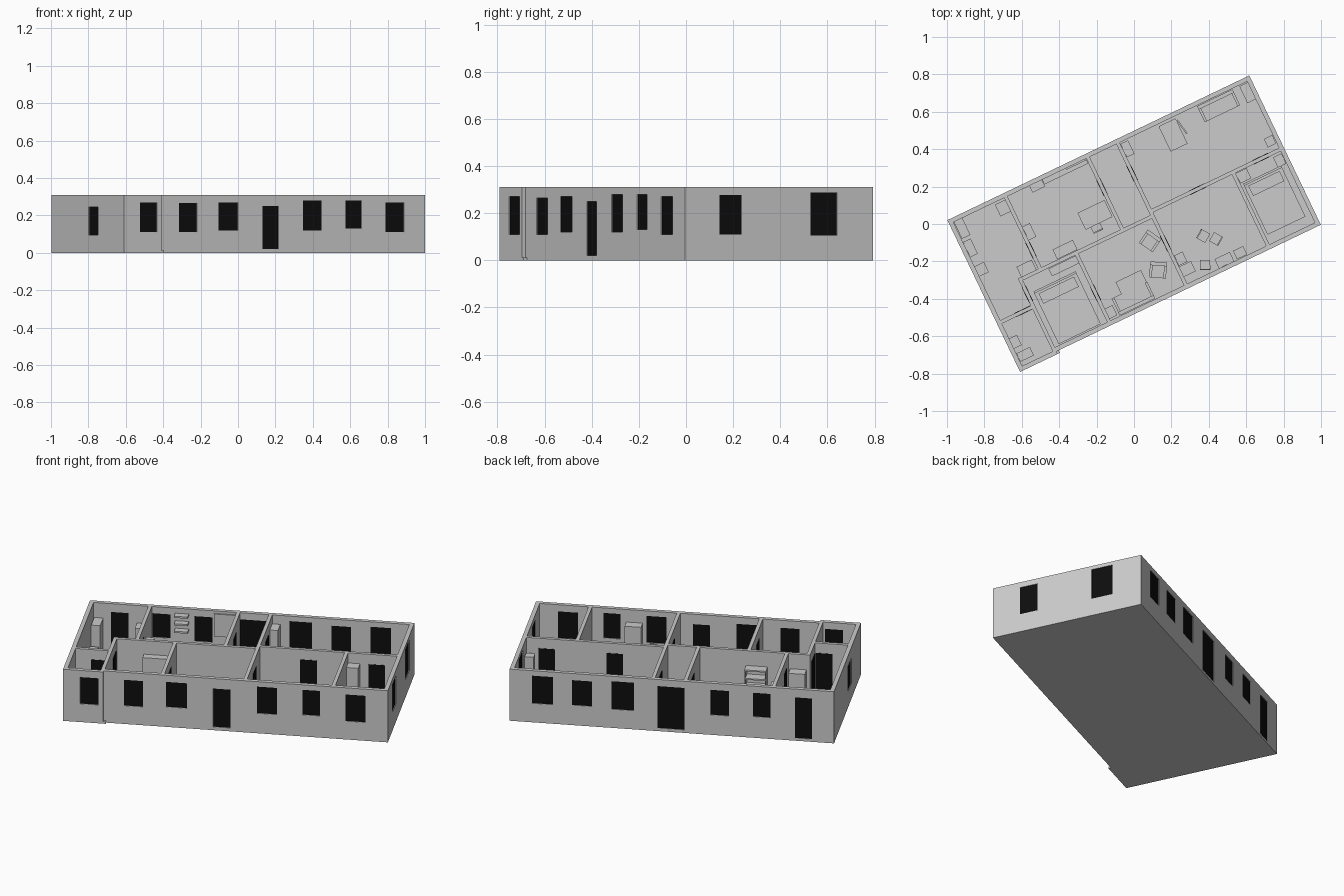
import bpy, bmesh, math
from mathutils import Matrix

if "Cube" in bpy.data.objects:
    bpy.data.objects.remove(bpy.data.objects["Cube"])

# House plan frame: u along the long front, v towards the back, turned 25.6 degrees
PLAN = Matrix.Translation((-0.609, -0.791, 0)) @ Matrix.Rotation(math.radians(25.6), 4, 'Z')
H, T, FL = 0.31, 0.024, 0.012
W, D, STEP = 1.79, 0.90, 0.015

black = bpy.data.materials.new("black")
black.diffuse_color = (0.004, 0.004, 0.004, 1)
black.use_nodes = True
black.node_tree.nodes["Principled BSDF"].inputs["Base Color"].default_value = black.diffuse_color


def finish(name, bm, at=(0, 0, 0), rot=0, mat=None):
    bmesh.ops.recalc_face_normals(bm, faces=bm.faces)
    me = bpy.data.meshes.new(name)
    bm.to_mesh(me)
    bm.free()
    ob = bpy.data.objects.new(name, me)
    bpy.context.collection.objects.link(ob)
    ob.matrix_world = PLAN @ Matrix.Translation(at) @ Matrix.Rotation(math.radians(rot), 4, 'Z')
    if mat:
        me.materials.append(mat)
    return ob


def boxes(name, parts, at=(0, 0, 0), rot=0, mat=None):
    """One object from boxes given as (x0, x1, y0, y1, z0, z1)."""
    bm = bmesh.new()
    for x0, x1, y0, y1, z0, z1 in parts:
        m = Matrix.Translation(((x0 + x1) / 2, (y0 + y1) / 2, (z0 + z1) / 2))
        bmesh.ops.create_cube(bm, size=1, matrix=m @ Matrix.Diagonal((x1 - x0, y1 - y0, z1 - z0, 1)))
    return finish(name, bm, at, rot, mat)


def block(name, u, v, w, d, h, rot=0, z=FL):
    return boxes(name, [(-w / 2, w / 2, -d / 2, d / 2, 0, h - z)], (u, v, z), rot)


# Floor slab, with the small step in the front
bm = bmesh.new()
outline = [(0, 0), (0.236, 0), (0.236, STEP), (W, STEP), (W, D), (0, D)]
face = bm.faces.new([bm.verts.new((x, y, 0)) for x, y in outline])
ext = bmesh.ops.extrude_face_region(bm, geom=[face])
bmesh.ops.translate(bm, vec=(0, 0, FL), verts=[g for g in ext["geom"] if isinstance(g, bmesh.types.BMVert)])
finish("floor", bm)

# Outer wall ring
outer = [(0, 0), (0.222, 0), (0.222, STEP), (W, STEP), (W, D), (0, D)]
inner = [(T, T), (0.205, T), (0.205, STEP + T), (W - T, STEP + T), (W - T, D - T), (T, D - T)]
bm = bmesh.new()
ring = [[bm.verts.new((x, y, z)) for x, y in pts] for pts, z in
        ((outer, FL), (outer, H), (inner, H), (inner, FL))]
for k in range(4):
    a, b = ring[k], ring[(k + 1) % 4]
    for i in range(6):
        j = (i + 1) % 6
        bm.faces.new((a[i], a[j], b[j], b[i]))
shell = finish("outer_walls", bm)

# Outer openings: centre along wall, width, sill, head
front = [(0.145, 0.10, 0.11, 0.27), (0.386, 0.105, 0.11, 0.265), (0.624, 0.115, 0.12, 0.27),
         (0.874, 0.095, 0.02, 0.25), (1.123, 0.11, 0.12, 0.28), (1.367, 0.095, 0.13, 0.28),
         (1.611, 0.11, 0.11, 0.27)]
back = [(1.608, 0.115, 0.114, 0.28), (1.39, 0.11, 0.12, 0.27), (1.166, 0.125, 0.112, 0.28),
        (0.90, 0.15, 0.018, 0.27), (0.63, 0.10, 0.12, 0.27), (0.398, 0.098, 0.127, 0.27),
        (0.168, 0.095, 0.016, 0.26)]
left = [(0.38, 0.116, 0.095, 0.245)]
right = [(0.229, 0.105, 0.11, 0.277), (0.667, 0.125, 0.105, 0.288)]


def opening_boxes(thick):
    out, h = [], thick / 2
    for rows, pos, along_u in ((front, STEP + T / 2, True), (back, D - T / 2, True),
                               (left, T / 2, False), (right, W - T / 2, False)):
        for c, w, z0, z1 in rows:
            p = T / 2 if (rows is front and c < 0.2) else pos
            s, t = (c - w / 2, c + w / 2), (p - h, p + h)
            out.append((*s, *t, z0, z1) if along_u else (*t, *s, z0, z1))
    return out


cutter = boxes("opening_cutter", opening_boxes(T * 1.8))
cutter.hide_render = True
mod = shell.modifiers.new("openings", 'BOOLEAN')
mod.object, mod.solver = cutter, 'EXACT'
bpy.context.view_layer.objects.active = shell
bpy.ops.object.modifier_apply(modifier=mod.name)
bpy.data.objects.remove(cutter)
boxes("windows_and_outer_doors", opening_boxes(T * 0.7), mat=black)

# Partitions: along u or v, position, start, end, door centres
partitions = [("u", 0.285, T, 0.205, [0.155]), ("u", 0.445, 0.205, 0.99, []),
              ("u", 0.472, 0.99, W - T, [1.278, 1.654]),
              ("v", 0.215, STEP + T, 0.435, [0.358]), ("v", 0.335, 0.455, D - T, [0.563]),
              ("v", 0.545, STEP + T, 0.435, [0.205]), ("v", 0.822, 0.455, D - T, [0.702]),
              ("v", 1.0, STEP + T, D - T, [0.285, 0.70]), ("v", 1.487, STEP + T, 0.462, [])]
t = 0.01
for i, (axis, p, a, b, doors) in enumerate(partitions):
    def span(s0, s1, half, z0, z1):
        s, q = (s0, s1), (p - half, p + half)
        return (*s, *q, z0, z1) if axis == "u" else (*q, *s, z0, z1)
    boxes(f"partition_{i}", [span(a, b, t, FL, H)])
    for c in doors:
        boxes(f"inner_door_{i}", [span(c - 0.046, c + 0.046, t + 0.002, FL + 0.002, 0.25)], mat=black)


# Furniture builders
def seat(name, u, v, w, d, rot, arm=0.014):
    x, y = w / 2, d / 2
    boxes(name, [(-x + arm, x - arm, -y, y - 0.02, 0.008, 0.05), (-x, x, y - 0.02, y, 0, 0.10),
                 (-x, -x + arm, -y, y - 0.02, 0, 0.07), (x - arm, x, -y, y - 0.02, 0, 0.07)],
          (u, v, FL), rot)


def table(name, u, v, w, d, h, rot=0, leg=0.008):
    x, y = w / 2, d / 2
    parts = [(-x, x, -y, y, h - 0.01, h)]
    for sx in (-x, x - leg):
        for sy in (-y, y - leg):
            parts.append((sx, sx + leg, sy, sy + leg, 0, h - 0.01))
    boxes(name, parts, (u, v, FL), rot)


def chair(name, u, v, rot):
    table(name + "_seat", u, v, 0.055, 0.055, 0.055, rot, 0.006)
    boxes(name + "_back", [(-0.027, 0.027, 0.02, 0.027, 0.05, 0.115)], (u, v, FL), rot)


def bed(name, u0, u1, v0, v1):
    boxes(name, [(u0, u1, v0, v1, FL, 0.07), (u0, u1, v1, v1 + 0.012, FL, 0.12),
                 (u0 + 0.02, u1 - 0.02, v1 - 0.07, v1 - 0.01, 0.07, 0.082)])


def shelf_unit(name, u, v, w, d, h, levels=4):
    x, y = w / 2, d / 2
    parts = [(-x, -x + 0.006, -y, y, 0, h), (x - 0.006, x, -y, y, 0, h)]
    parts += [(-x + 0.006, x - 0.006, -y, y, z, z + 0.008)
              for z in [k * (h - 0.008) / levels for k in range(levels + 1)]]
    boxes(name, parts, (u, v, FL))


# Cabinets and low units: u, v, width, depth, top height
for i, c in enumerate([(0.052, 0.826, 0.05, 0.10, 0.22), (0.047, 0.713, 0.045, 0.09, 0.10),
                       (0.05, 0.584, 0.06, 0.06, 0.10), (0.295, 0.83, 0.06, 0.07, 0.21),
                       (0.27, 0.485, 0.09, 0.06, 0.22), (0.368, 0.655, 0.045, 0.08, 0.21),
                       (0.045, 0.156, 0.05, 0.06, 0.10), (0.065, 0.073, 0.08, 0.05, 0.09),
                       (0.455, 0.41, 0.16, 0.045, 0.23), (0.577, 0.079, 0.045, 0.06, 0.07),
                       (1.036, 0.175, 0.05, 0.06, 0.10), (1.045, 0.11, 0.07, 0.06, 0.10),
                       (1.243, 0.067, 0.09, 0.055, 0.235), (1.336, 0.067, 0.06, 0.05, 0.10),
                       (1.53, 0.43, 0.065, 0.06, 0.25), (1.74, 0.42, 0.05, 0.06, 0.09),
                       (1.738, 0.535, 0.05, 0.05, 0.23), (1.742, 0.821, 0.05, 0.10, 0.10),
                       (1.033, 0.828, 0.045, 0.08, 0.26)]):
    block(f"cabinet_{i}", *c)

# Work room: counter, wall board, wall shelves, bookcase, desk
block("counter", 0.68, 0.862, 0.26, 0.028, 0.11)
boxes("wall_board", [(0.69, 0.81, 0.868, 0.876, 0.16, 0.295)])
for k in range(3):
    block(f"wall_shelf_{k}", 0.512, 0.856, 0.075, 0.04, 0.19 + k * 0.045, z=0.18 + k * 0.045)
shelf_unit("bookcase", 0.499, 0.486, 0.12, 0.058, 0.21)
table("work_desk", 0.724, 0.584, 0.16, 0.10, 0.09)
chair("work_chair", 0.702, 0.523, 180)

# Living room
seat("sofa", 0.716, 0.092, 0.21, 0.10, 180)
table("coffee_table", 0.743, 0.175, 0.15, 0.075, 0.045)
seat("armchair_a", 0.93, 0.331, 0.09, 0.085, -60)
seat("armchair_b", 0.901, 0.173, 0.09, 0.085, -30)

# Dining room chairs
for n, (u, v, r) in enumerate([(1.139, 0.088, 155), (1.197, 0.233, 35), (1.252, 0.188, 215)]):
    chair(f"loose_chair_{n}", u, v, r)

# Bedrooms
bed("front_bed", 0.25, 0.50, 0.045, 0.345)
bed("right_bed", 1.51, 1.735, 0.09, 0.38)

# Back room: sofa, desk with screen
seat("back_sofa", 1.572, 0.825, 0.21, 0.095, 0)
table("back_desk", 1.285, 0.789, 0.10, 0.15, 0.09)
boxes("screen", [(-0.004, 0.004, -0.045, 0.045, 0.0, 0.07)], (1.347, 0.807, 0.05), 10)
